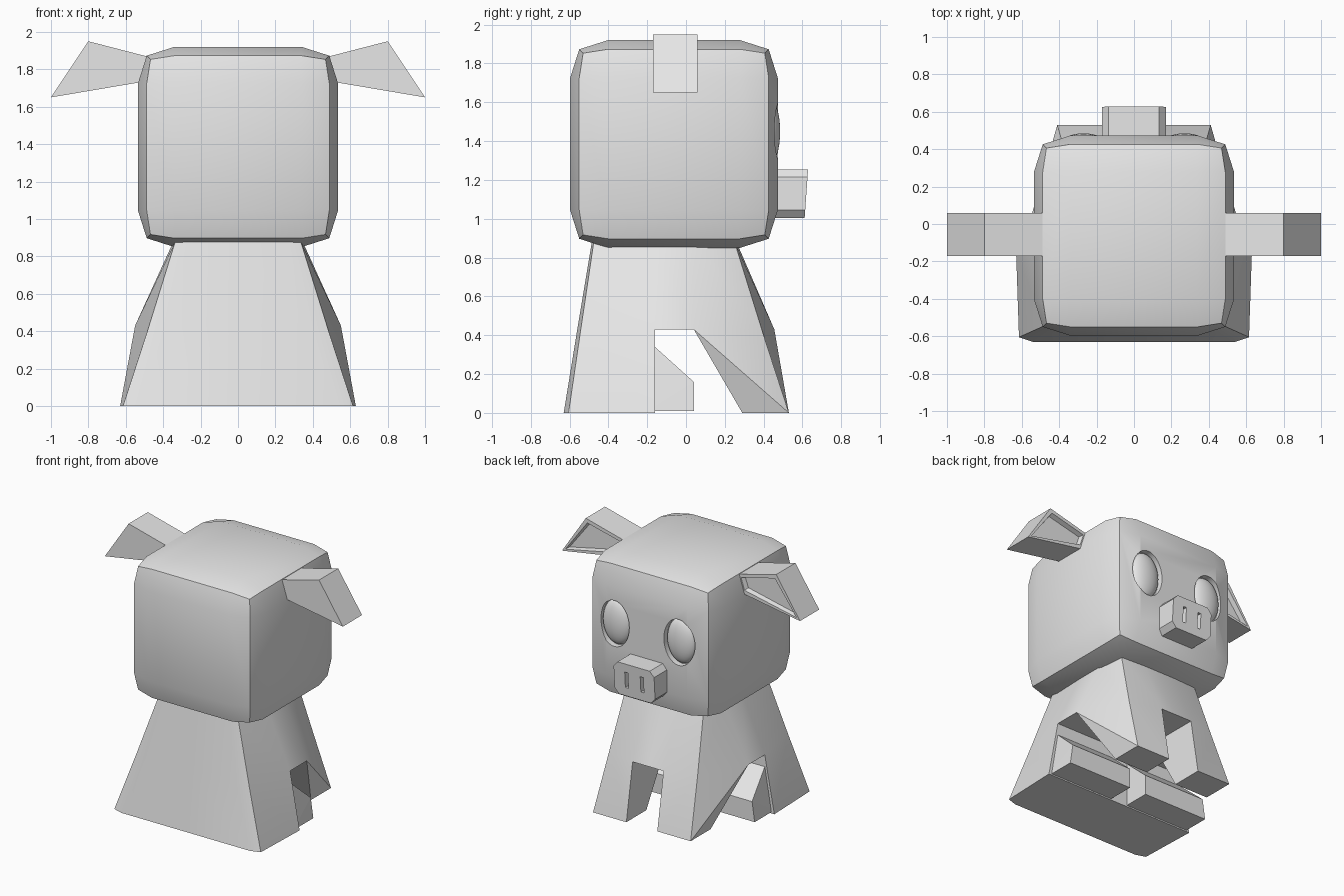
import bpy, bmesh, math
from mathutils import Vector

cube = bpy.data.objects.get("Cube")
if cube:
    bpy.data.objects.remove(cube, do_unlink=True)

grey = bpy.data.materials.new("light_grey")
grey.use_nodes = True
grey.diffuse_color = (0.8, 0.8, 0.8, 1)
grey.node_tree.nodes["Principled BSDF"].inputs["Base Color"].default_value = (0.8, 0.8, 0.8, 1)


def add_object(name, bm):
    bmesh.ops.recalc_face_normals(bm, faces=bm.faces)
    mesh = bpy.data.meshes.new(name)
    bm.to_mesh(mesh)
    bm.free()
    mesh.materials.append(grey)
    obj = bpy.data.objects.new(name, mesh)
    bpy.context.collection.objects.link(obj)
    return obj


def smooth(obj, angle=30):
    bpy.ops.object.select_all(action='DESELECT')
    obj.select_set(True)
    bpy.context.view_layer.objects.active = obj
    bpy.ops.object.shade_smooth_by_angle(angle=math.radians(angle))


def prism(name, profile, y0, y1):
    """Extrude an xz outline along y."""
    bm = bmesh.new()
    near = [bm.verts.new((x, y0, z)) for x, z in profile]
    far = [bm.verts.new((x, y1, z)) for x, z in profile]
    bm.faces.new(near)
    bm.faces.new(far)
    n = len(profile)
    for i in range(n):
        j = (i + 1) % n
        bm.faces.new((near[i], near[j], far[j], far[i]))
    return add_object(name, bm)


def ellipse(cx, cz, rx, rz, n=32):
    return [(cx + rx * math.cos(math.tau * i / n), cz + rz * math.sin(math.tau * i / n))
            for i in range(n)]


def carve(obj, cutter):
    mod = obj.modifiers.new("carve", 'BOOLEAN')
    mod.operation = 'DIFFERENCE'
    mod.solver = 'EXACT'
    mod.object = cutter
    bpy.context.view_layer.objects.active = obj
    bpy.ops.object.modifier_apply(modifier=mod.name)
    bpy.data.objects.remove(cutter, do_unlink=True)


# Head: cube with puffed faces, sharp along its twelve edges
steps = (-0.34, 0.34)
bm = bmesh.new()
bmesh.ops.create_cube(bm, size=2)
for axis in range(3):
    for s in steps:
        normal = Vector((0, 0, 0))
        normal[axis] = 1
        bmesh.ops.bisect_plane(bm, geom=bm.verts[:] + bm.edges[:] + bm.faces[:],
                               plane_co=normal * s, plane_no=normal)
for v in bm.verts:
    outer = [abs(c) > 0.9 for c in v.co]
    size = (0, 0.535, 0.488, 0.468)[sum(outer)]
    for i in range(3):
        if outer[i]:
            v.co[i] = math.copysign(size, v.co[i])
    v.co += Vector((0, -0.062, 1.385))
head = add_object("head", bm)

# Eyes: shallow oval sockets with a low dome in each
for side, label in ((1, "left"), (-1, "right")):
    carve(head, prism("eye_cutter", ellipse(side * 0.27, 1.45, 0.125, 0.175), 0.43, 0.6))
    bm = bmesh.new()
    bmesh.ops.create_uvsphere(bm, u_segments=32, v_segments=16, radius=1)
    for v in bm.verts:
        v.co = (side * 0.27 + v.co.x * 0.12, 0.428 + v.co.y * 0.057, 1.45 + v.co.z * 0.17)
    smooth(add_object(label + "_eye", bm))
smooth(head)

# Snout: chamfered block with two nostril slots
quarter = [(0.17, 0.085), (0.135, 0.125)]
outline = quarter + [(-x, z) for x, z in reversed(quarter)]
outline += [(-x, -z) for x, z in outline]
snout = prism("snout", [(x, z + 1.13) for x, z in outline], 0.44, 0.62)
for v in snout.data.vertices:
    if v.co.y > 0.5:
        v.co.y += (v.co.z - 1.13) * 0.07
for side in (1, -1):
    slot = [(side * 0.065 + a * 0.013, 1.13 + b * 0.06)
            for a, b in ((-1, -1), (1, -1), (1, 1), (-1, 1))]
    carve(snout, prism("nostril_cutter", slot, 0.58, 0.7))

# Ears: flared blocks with a recessed inner panel
for side, label in ((1, "left"), (-1, "right")):
    shape = [(0.475, 1.866), (0.8, 1.95), (1.0, 1.65), (0.51, 1.733)]
    ear = prism(label + "_ear", [(side * x, z) for x, z in shape], -0.17, 0.06)
    bm = bmesh.new()
    bm.from_mesh(ear.data)
    panel = [f for f in bm.faces if f.normal.y > 0.9]
    bmesh.ops.inset_region(bm, faces=panel, thickness=0.035)
    bmesh.ops.inset_region(bm, faces=panel, thickness=0.012, depth=-0.035)
    bm.to_mesh(ear.data)
    bm.free()

# Body: one half by named points, then mirrored
points = {
    "T0": (0, -.485, .88), "Tk": (.27, -.485, .88), "T1": (.335, -.475, .88),
    "T2": (.345, -.16, .88), "T3": (.345, .04, .88), "T4": (.325, .25, .88),
    "T5": (.13, .26, .88), "T6": (0, .26, .88),
    "M0": (0, -.56, .43), "Mk": (.38, -.56, .43), "M1": (.475, -.542, .43),
    "M2": (.55, -.16, .43), "M3": (.55, .04, .43), "M4": (.37, .39, .43),
    "M5": (.13, .455, .43), "M6": (0, .455, .43),
    "B0": (0, -.63, 0), "Bk": (.54, -.63, 0), "B1": (.615, -.605, 0),
    "B2": (.63, -.16, 0), "B3": (0, -.16, 0),
    "W0": (0, -.16, .43), "C0": (0, .04, .43), "C5": (.13, .04, .43),
    "L1": (.41, .29, 0), "L2": (.41, .53, 0), "L3": (.13, .53, 0), "L4": (.13, .29, 0),
}
faces = """T0 Tk Mk M0|Tk T1 M1 Mk|T1 T2 M2 M1|T2 T3 M3 M2|T3 T4 M4 M3|T4 T5 M5 M4|T5 T6 M6 M5
M0 Mk Bk B0|Mk M1 B1 Bk|M1 M2 B2 B1|B0 Bk B1 B2 B3|B2 M2 W0 B3|M2 M3 C5 C0 W0|C0 C5 M5 M6
M3 M4 L2|M3 L2 L1|M4 M5 L3 L2|L1 L2 L3 L4|M3 L1 L4 C5|C5 L4 L3 M5|T0 Tk T1 T2 T3 T4 T5 T6"""
bm = bmesh.new()
verts = {k: bm.verts.new(co) for k, co in points.items()}
for row in faces.replace("\n", "|").split("|"):
    bm.faces.new([verts[k] for k in row.split()])
half = bm.verts[:] + bm.edges[:] + bm.faces[:]
bmesh.ops.mirror(bm, geom=half, axis='X', merge_dist=0.001)
bmesh.ops.remove_doubles(bm, verts=bm.verts, dist=0.001)
smooth(add_object("body", bm))

# Rear feet: wedges reaching forward from the rear of the body
for side, label in ((1, "left"), (-1, "right")):
    bm = bmesh.new()
    for x, flare in ((0.07, 0), (0.55, 0.055)):
        for y, z, f in ((-0.2, 0.01, 1), (-0.2, 0.34, 0), (-0.16, 0.34, 0),
                        (0.04, 0.16, 0.6), (0.04, 0.01, 1)):
            bm.verts.new((side * (x + flare * f), y, z))
    bmesh.ops.convex_hull(bm, input=bm.verts)
    bmesh.ops.dissolve_limit(bm, angle_limit=0.02, verts=bm.verts, edges=bm.edges)
    add_object(label + "_rear_foot", bm)
